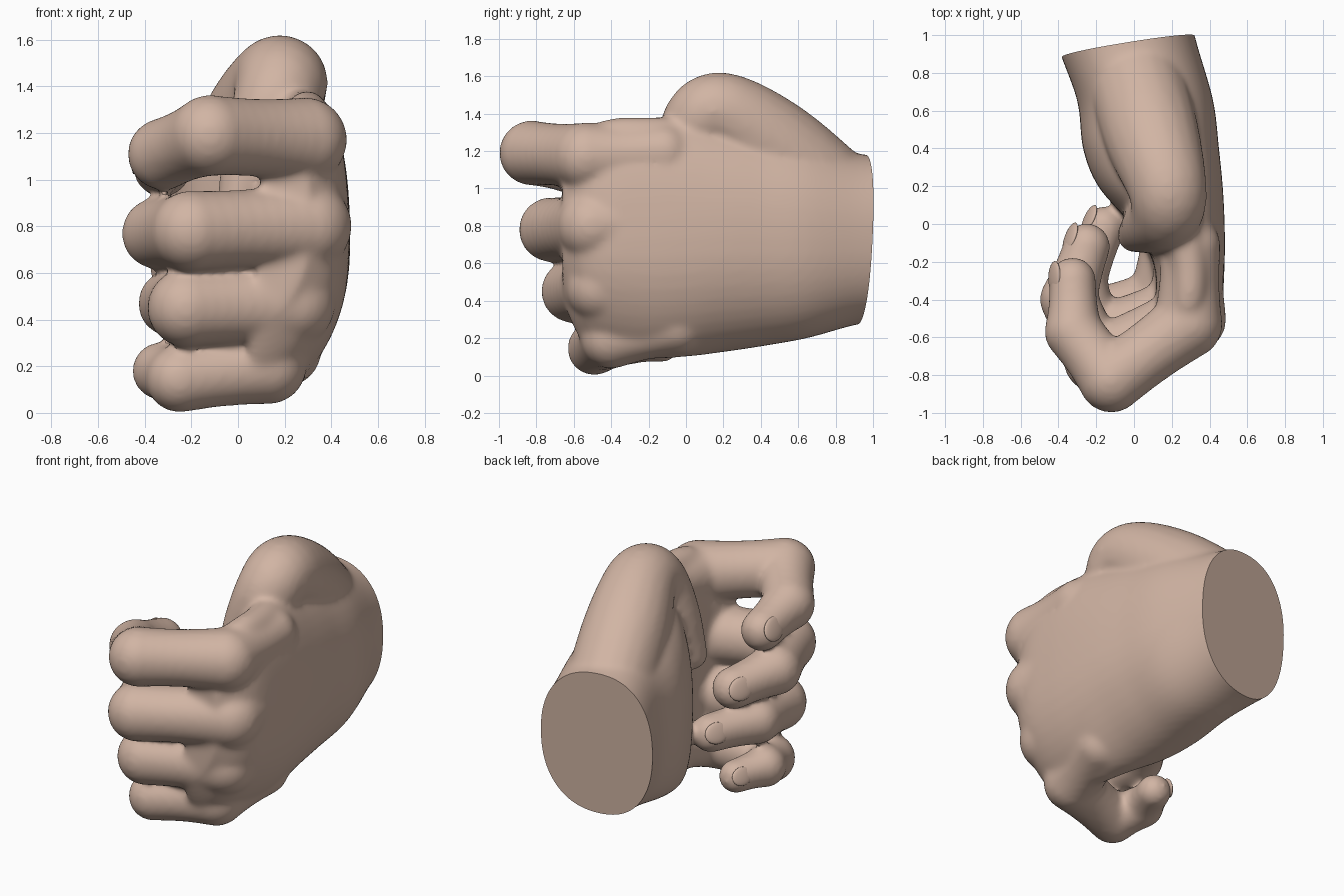
import bpy, bmesh, math
from mathutils import Vector, Matrix

cube = bpy.data.objects.get("Cube")
if cube:
    bpy.data.objects.remove(cube, do_unlink=True)

# Skin material
skin = bpy.data.materials.new("skin")
skin.use_nodes = True
skin.diffuse_color = (0.64, 0.46, 0.37, 1)
bsdf = skin.node_tree.nodes["Principled BSDF"]
bsdf.inputs["Base Color"].default_value = skin.diffuse_color
bsdf.inputs["Roughness"].default_value = 0.6


def finish(name, bm):
    mesh = bpy.data.meshes.new(name)
    bm.to_mesh(mesh)
    bm.free()
    mesh.materials.append(skin)
    obj = bpy.data.objects.new(name, mesh)
    bpy.context.collection.objects.link(obj)
    return obj


def select(obj):
    bpy.ops.object.select_all(action="DESELECT")
    obj.select_set(True)
    bpy.context.view_layer.objects.active = obj


def spline(points, steps=6):
    """Smooth curve through points of any dimension."""
    pts = [Vector(p) for p in points]
    pts = [pts[0]] + pts + [pts[-1]]
    out = []
    for a, b, c, d in zip(pts, pts[1:], pts[2:], pts[3:]):
        for i in range(steps):
            t = i / steps
            out.append(b + (c - a) * (t / 2)
                       + (a * 2 - b * 5 + c * 4 - d) * (t * t / 2)
                       + (b * 3 - a - c * 3 + d) * (t ** 3 / 2))
    return out + [pts[-1]]


def ellipse_loft(bm, sections, sides=48, power=0.88):
    """Skin sections (y, x centre, z centre, x radius, z radius, inward curl below)."""
    rings = []
    for y, cx, cz, rx, rz, curl in sections:
        ring = []
        for i in range(sides):
            a = math.tau * i / sides
            c, s = math.cos(a), math.sin(a)
            x = cx + rx * math.copysign(abs(c) ** power, c) - curl * min(s, 0) ** 2
            z = cz + rz * math.copysign(abs(s) ** power, s)
            ring.append(bm.verts.new((x, y, z)))
        rings.append(ring)
    for r0, r1 in zip(rings, rings[1:]):
        for i in range(sides):
            j = (i + 1) % sides
            bm.faces.new((r0[i], r0[j], r1[j], r1[i]))
    bm.faces.new(rings[0][::-1])
    bm.faces.new(rings[-1])


def limb(bm, joints, waist=0.06, steps=8):
    """Fleshy chain that swells and tapers between joints (x, y, z, radius)."""
    for a, b in zip(joints, joints[1:]):
        a, b = Vector(a), Vector(b)
        for i in range(steps + 1):
            t = i / steps
            p = a.lerp(b, t)
            r = p.w * (1 - waist * math.sin(math.pi * t))
            bmesh.ops.create_icosphere(bm, subdivisions=3, radius=r,
                                       matrix=Matrix.Translation(p.xyz))


# Palm bone, knuckle, middle joint, end joint and tip of each finger
fingers = {
    "index": [(0.30, -0.12, 1.19, 0.16), (0.285, -0.53, 1.17, 0.185),
              (-0.12, -0.825, 1.19, 0.175), (-0.32, -0.57, 1.11, 0.155),
              (-0.325, -0.30, 1.05, 0.125)],
    "middle": [(0.32, -0.12, 0.85, 0.16), (0.30, -0.50, 0.80, 0.19),
               (-0.20, -0.72, 0.78, 0.175), (-0.345, -0.40, 0.77, 0.155),
               (-0.25, -0.12, 0.73, 0.125)],
    "ring": [(0.29, -0.10, 0.53, 0.16), (0.235, -0.46, 0.47, 0.185),
             (-0.22, -0.605, 0.45, 0.17), (-0.285, -0.30, 0.47, 0.145),
             (-0.16, -0.02, 0.46, 0.115)],
    "little": [(0.20, -0.05, 0.27, 0.16), (0.13, -0.40, 0.20, 0.165),
               (-0.25, -0.49, 0.145, 0.145), (-0.33, -0.32, 0.18, 0.125),
               (-0.26, -0.13, 0.17, 0.10)],
}
thumb = [(0.0, 0.80, 0.94, 0.26), (0.09, 0.48, 1.22, 0.255), (0.175, 0.20, 1.41, 0.21),
         (0.17, 0.06, 1.35, 0.19), (0.08, -0.01, 1.14, 0.145), (0.0, -0.06, 0.90, 0.09)]
palm = [(1.15, -0.09, 0.73, 0.37, 0.44, 0), (0.93, -0.03, 0.73, 0.37, 0.455, 0),
        (0.65, 0.06, 0.73, 0.36, 0.53, 0.02), (0.40, 0.09, 0.74, 0.36, 0.585, 0.05),
        (0.20, 0.14, 0.745, 0.33, 0.62, 0.08), (0.0, 0.23, 0.74, 0.25, 0.64, 0.11),
        (-0.20, 0.29, 0.735, 0.19, 0.645, 0.14), (-0.42, 0.29, 0.74, 0.175, 0.63, 0.17),
        (-0.56, 0.25, 0.74, 0.16, 0.55, 0.16), (-0.66, 0.20, 0.80, 0.11, 0.40, 0.10)]

# Palm, thumb and fingers fused into one skin
bm = bmesh.new()
ellipse_loft(bm, spline(palm))
limb(bm, spline(thumb), waist=0, steps=2)
for joints in fingers.values():
    limb(bm, joints)
bmesh.ops.recalc_face_normals(bm, faces=bm.faces)
hand = finish("hand", bm)
select(hand)
remesh = hand.modifiers.new("fuse", "REMESH")
remesh.mode = "VOXEL"
remesh.voxel_size = 0.016
relax = hand.modifiers.new("relax", "SMOOTH")
relax.factor = 0.5
relax.iterations = 16
for mod in ("fuse", "relax"):
    bpy.ops.object.modifier_apply(modifier=mod)

# Flat slanted cut at the wrist
bm = bmesh.new()
bm.from_mesh(hand.data)
cut = bmesh.ops.bisect_plane(bm, geom=bm.verts[:] + bm.edges[:] + bm.faces[:],
                             plane_co=(-0.03, 0.94, 0.73), plane_no=(-0.16, 0.98, -0.05),
                             clear_outer=True)
rim = [e for e in cut["geom_cut"] if isinstance(e, bmesh.types.BMEdge)]
bmesh.ops.contextual_create(bm, geom=rim)
bm.to_mesh(hand.data)
bm.free()
bpy.ops.object.shade_smooth_by_angle(angle=math.radians(45))

# Fingernails set into the outer side of each tip
for name, joints in fingers.items():
    base, tip = Vector(joints[-2]), Vector(joints[-1])
    along = (tip.xyz - base.xyz).normalized()
    out = Vector((-1, 0.2, 0.4))
    out = (out - along * out.dot(along)).normalized()
    across = along.cross(out)
    frame = Matrix((across, along, out)).transposed().to_4x4()
    frame.translation = tip.xyz + out * tip.w * 0.84 + along * tip.w * 0.1
    size = Matrix.Diagonal((tip.w * 0.55, tip.w * 0.68, tip.w * 0.15, 1))
    bm = bmesh.new()
    bmesh.ops.create_uvsphere(bm, u_segments=24, v_segments=12, radius=1,
                              matrix=frame @ size)
    nail = finish(name + "_fingernail", bm)
    select(nail)
    bpy.ops.object.shade_smooth()
